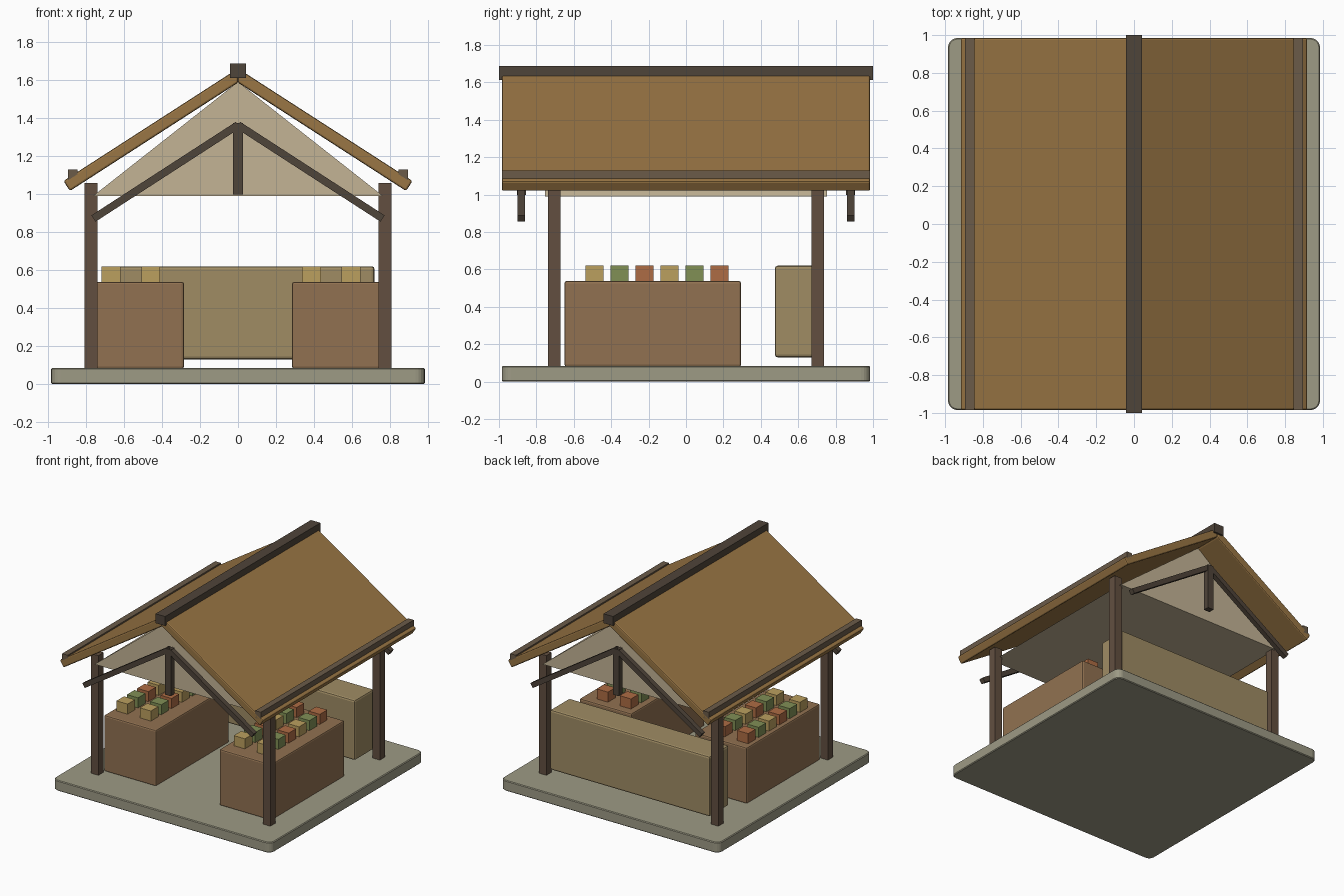
import bpy, bmesh, math
from mathutils import Vector

if "Cube" in bpy.data.objects:
    bpy.data.objects.remove(bpy.data.objects["Cube"])


def material(name, rgb):
    m = bpy.data.materials.new(name)
    m.diffuse_color = [(c / 255) ** 2.2 for c in rgb] + [1]
    m.use_nodes = True
    m.node_tree.nodes["Principled BSDF"].inputs["Base Color"].default_value = m.diffuse_color
    return m


STONE = material("stone", (156, 153, 132))
ROOF = material("roof_tan", (152, 117, 70))
POST = material("post_wood", (98, 80, 66))
DARK = material("dark_wood", (80, 70, 60))
TRIM = material("trim_wood", (106, 91, 74))
STALL = material("stall_wood", (144, 113, 82))
BACK = material("counter_wood", (158, 139, 100))
CLOTH = material("gable_cloth", (194, 178, 148))
GOODS = [material("goods_yellow", (186, 158, 95)),
         material("goods_green", (128, 142, 86)),
         material("goods_red", (172, 108, 70))]


def finish(name, bm, mat, bevel=0, segments=2):
    bmesh.ops.recalc_face_normals(bm, faces=bm.faces)
    me = bpy.data.meshes.new(name)
    bm.to_mesh(me)
    bm.free()
    ob = bpy.data.objects.new(name, me)
    bpy.context.collection.objects.link(ob)
    me.materials.append(mat)
    if bevel:
        mod = ob.modifiers.new("bevel", 'BEVEL')
        mod.width, mod.segments = bevel, segments
    return ob


def prism(name, profile, y0, y1, mat, bevel=0):
    """Extrude an (x, z) outline from y0 to y1."""
    bm = bmesh.new()
    face = bm.faces.new([bm.verts.new((x, y0, z)) for x, z in profile])
    ext = bmesh.ops.extrude_face_region(bm, geom=[face])["geom"]
    verts = [v for v in ext if isinstance(v, bmesh.types.BMVert)]
    bmesh.ops.translate(bm, verts=verts, vec=(0, y1 - y0, 0))
    return finish(name, bm, mat, bevel)


def box(name, x0, x1, y0, y1, z0, z1, mat, bevel=0):
    outline = [(x0, z0), (x1, z0), (x1, z1), (x0, z1)]
    return prism(name, outline, y0, y1, mat, bevel)


# Floor slab with rounded vertical corners
bm = bmesh.new()
bmesh.ops.create_cube(bm, size=1)
for v in bm.verts:
    v.co = (v.co.x * 1.97, v.co.y * 1.97, (v.co.z + 0.5) * 0.085)
upright = [e for e in bm.edges if abs(e.verts[0].co.z - e.verts[1].co.z) > 0.01]
bmesh.ops.bevel(bm, geom=upright, offset=0.05, segments=5, profile=0.5, affect='EDGES')
finish("floor_slab", bm, STONE, 0.006, 1)

# Corner posts
for sx, xn in ((-1, "left"), (1, "right")):
    for sy, yn in ((-1, "front"), (1, "back")):
        x, y = sx * 0.775, sy * 0.705
        box(f"{yn}_{xn}_post", x - 0.034, x + 0.034, y - 0.034, y + 0.034, 0.01, 1.06, POST)

# Side stalls with two columns of goods each
for sx, xn, columns in ((-1, "left", (-0.67, -0.46)), (1, "right", (0.387, 0.595))):
    x = sx * 0.52
    box(f"{xn}_stall", x - 0.235, x + 0.235, -0.65, 0.295, 0.08, 0.538, STALL, 0.012)
    for c, cx in enumerate(columns):
        for r in range(6):
            cy = -0.488 + r * 0.1335
            box(f"{xn}_goods_{c}_{r}", cx - 0.05, cx + 0.05, cy - 0.048, cy + 0.048,
                0.53, 0.62, GOODS[r % 3])

# Back counter
box("back_counter", -0.72, 0.72, 0.475, 0.725, 0.13, 0.62, BACK, 0.015)

# Roof slopes and eave battens
for s, n in ((-1, "left"), (1, "right")):
    slope = [(0, 1.588), (s * 0.886, 1.017), (s * 0.92, 1.07), (0, 1.663)]
    prism(f"{n}_roof_slope", slope, -0.985, 0.985, ROOF, 0.01)
    x = s * 0.87
    box(f"{n}_eave_batten", x - 0.025, x + 0.025, -0.985, 0.985, 1.07, 1.13, TRIM)

# Ridge beam
box("ridge_beam", -0.043, 0.043, -1, 1, 1.612, 1.688, DARK)

# Gable infill under the roof
prism("gable_infill", [(-0.765, 0.99), (0.765, 0.99), (0, 1.592)], -0.755, 0.755, CLOTH)

# Open trusses at both ends
for sy, yn in ((-1, "front"), (1, "back")):
    y = sy * 0.88
    box(f"{yn}_king_post", -0.027, 0.027, y - 0.024, y + 0.024, 0.998, 1.375, DARK)
    for s, n in ((-1, "left"), (1, "right")):
        a, b = Vector((0, 1.365)), Vector((s * 0.762, 0.872))
        d = (b - a).normalized()
        w = Vector((-d.y, d.x)) * 0.02
        prism(f"{yn}_{n}_rafter", [a + w, b + w, b - w, a - w], y - 0.02, y + 0.02, DARK)
